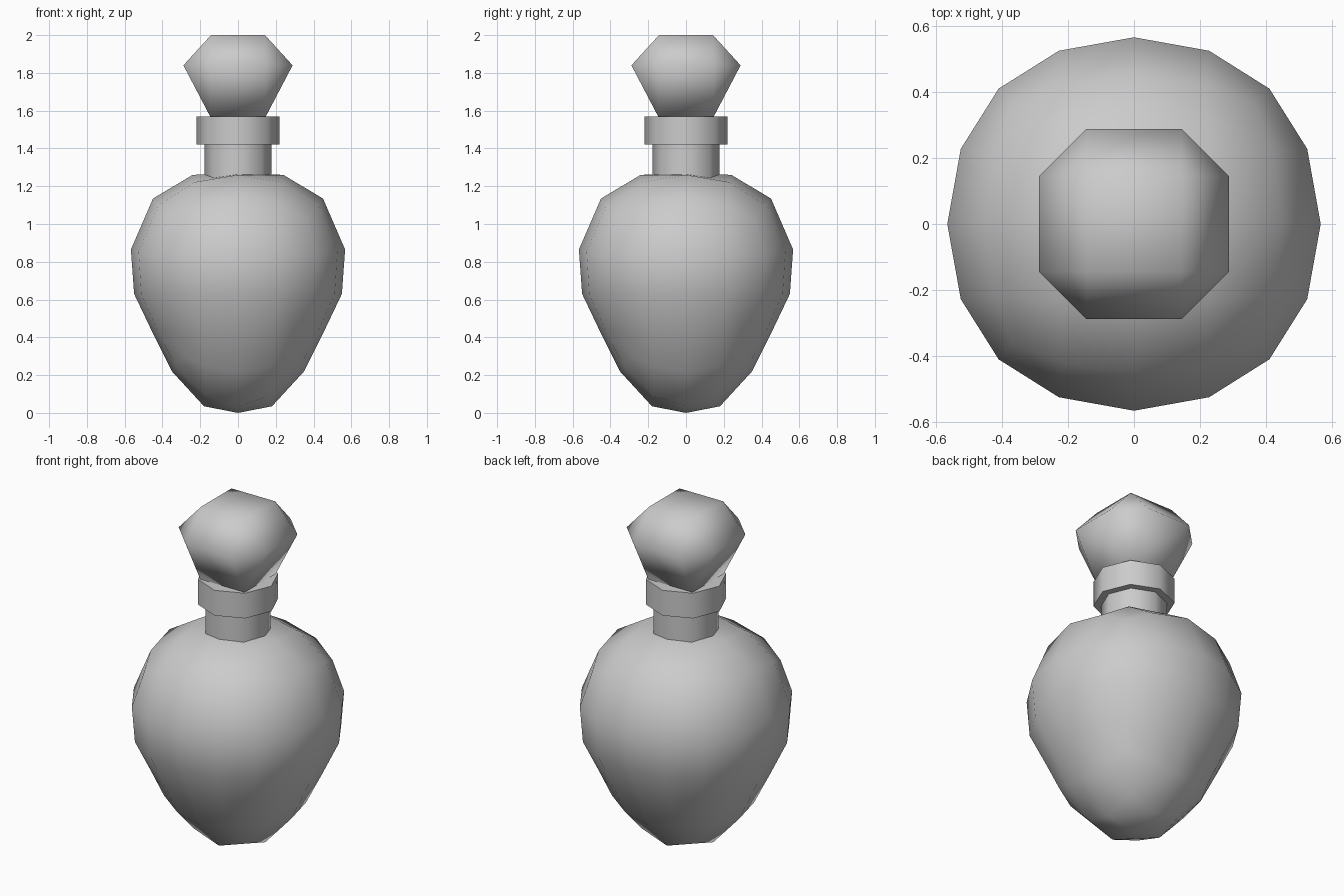
import bpy, bmesh
from math import sin, cos, pi

if "Cube" in bpy.data.objects:
    bpy.data.objects.remove(bpy.data.objects["Cube"])


def add_object(name, bm, smooth_angle=None):
    bmesh.ops.recalc_face_normals(bm, faces=bm.faces)
    mesh = bpy.data.meshes.new(name)
    bm.to_mesh(mesh)
    bm.free()
    for p in mesh.polygons:
        p.use_smooth = True
    ob = bpy.data.objects.new(name, mesh)
    bpy.context.collection.objects.link(ob)
    bpy.context.view_layer.objects.active = ob
    ob.select_set(True)
    if smooth_angle:
        bpy.ops.object.shade_smooth_by_angle(angle=smooth_angle)
    ob.select_set(False)
    return ob


def lerp_table(keys, vals, t):
    if t <= keys[0]:
        return vals[0]
    for i in range(len(keys) - 1):
        if t <= keys[i + 1]:
            f = (t - keys[i]) / (keys[i + 1] - keys[i])
            return vals[i] + f * (vals[i + 1] - vals[i])
    return vals[-1]


# Body: rounded cube, subdivided twice, then reshaped to the teardrop profile
bm = bmesh.new()
bmesh.ops.create_cube(bm, size=2)
body = add_object("flask_body", bm)
mod = body.modifiers.new("round", 'SUBSURF')
mod.levels = 2
bpy.ops.object.modifier_apply(modifier=mod.name)

PROFILE = [(0, 0), (.18, .035), (.35, .22), (.45, .42), (.55, .63),
           (.567, .865), (.45, 1.135), (.24, 1.26), (0, 1.27)]
verts = body.data.vertices
meridian = sorted([v.co.copy() for v in verts if abs(v.co.y) < 1e-4 and v.co.x > -1e-4],
                  key=lambda c: c.z)
keys = [c.z for c in meridian]
heights = [p[1] for p in PROFILE]
scales = [p[0] / c.x if c.x > 1e-3 else 0 for p, c in zip(PROFILE, meridian)]
scales[0], scales[-1] = scales[1], scales[-2]
for v in verts:
    z = v.co.z
    s = lerp_table(keys, scales, z)
    v.co = (v.co.x * s, v.co.y * s, lerp_table(keys, heights, z))
for p in body.data.polygons:
    p.use_smooth = True


# Neck and collar: eight-sided prisms
def prism(name, r, z0, z1, n=8):
    bm = bmesh.new()
    rings = [[bm.verts.new((r * cos(2 * pi * i / n), r * sin(2 * pi * i / n), z))
              for i in range(n)] for z in (z0, z1)]
    for ring in rings:
        bm.faces.new(ring)
    for i in range(n):
        j = (i + 1) % n
        bm.faces.new((rings[0][i], rings[0][j], rings[1][j], rings[1][i]))
    return add_object(name, bm, pi / 3)


prism("neck", .178, 1.2, 1.43)
prism("collar", .22, 1.42, 1.57)

# Stopper: square top and bottom joined to a wide chamfered girdle
bm = bmesh.new()
for x in (-1, 1):
    for y in (-1, 1):
        bm.verts.new((x * .143, y * .143, 2))
        bm.verts.new((x * .145, y * .145, 1.565))
        bm.verts.new((x * .289, y * .145, 1.84))
        bm.verts.new((x * .145, y * .289, 1.84))
bmesh.ops.convex_hull(bm, input=bm.verts)
bmesh.ops.dissolve_limit(bm, angle_limit=.03, verts=bm.verts, edges=bm.edges)
add_object("stopper", bm)
